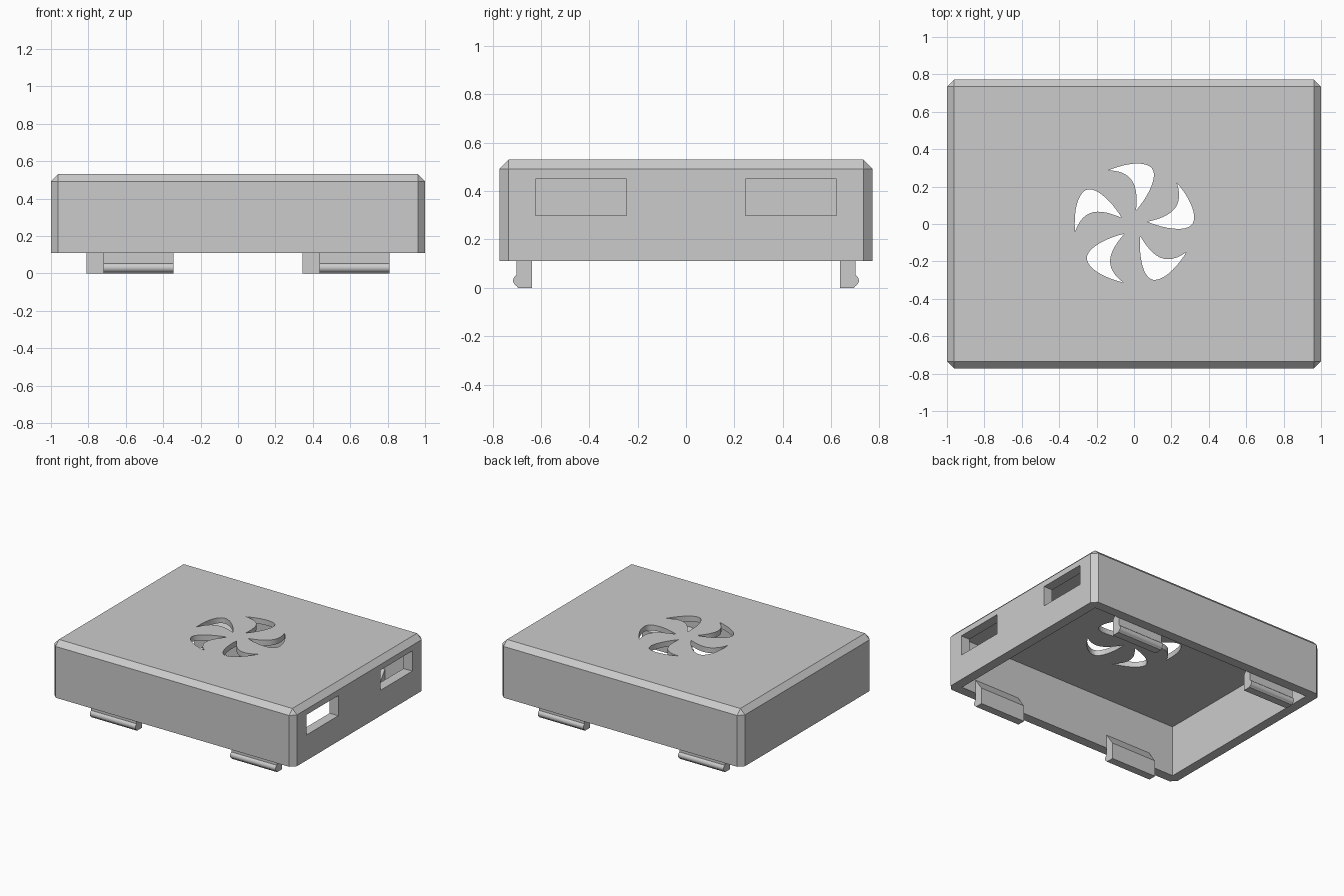
import bpy, bmesh, math
from mathutils import Matrix, Vector
from mathutils.geometry import interpolate_bezier

if "Cube" in bpy.data.objects:
    bpy.data.objects.remove(bpy.data.objects["Cube"], do_unlink=True)

grey = bpy.data.materials.new("plain_grey")
grey.use_nodes = True
grey.diffuse_color = (0.6, 0.6, 0.6, 1)
grey.node_tree.nodes["Principled BSDF"].inputs["Base Color"].default_value = (0.6, 0.6, 0.6, 1)


def make_object(name, bm):
    bmesh.ops.recalc_face_normals(bm, faces=bm.faces)
    mesh = bpy.data.meshes.new(name)
    bm.to_mesh(mesh)
    bm.free()
    mesh.materials.append(grey)
    obj = bpy.data.objects.new(name, mesh)
    bpy.context.collection.objects.link(obj)
    return obj


def add_box(bm, low, high):
    low, high = Vector(low), Vector(high)
    matrix = Matrix.Translation((low + high) / 2) @ Matrix.Diagonal((*(high - low), 1))
    return bmesh.ops.create_cube(bm, size=1, matrix=matrix)


def add_prism(bm, points, offset):
    face = bm.faces.new([bm.verts.new(p) for p in points])
    new = bmesh.ops.extrude_face_region(bm, geom=[face], use_keep_orig=True)["geom"]
    bmesh.ops.translate(bm, vec=offset, verts=[v for v in new if isinstance(v, bmesh.types.BMVert)])


# Outer shell: chamfered everywhere except around the open bottom
X, Y, BOTTOM, TOP, WALL, CHAMFER = 1.0, 0.772, 0.11, 0.53, 0.072, 0.038
bm = bmesh.new()
add_box(bm, (-X, -Y, BOTTOM), (X, Y, TOP))
edges = [e for e in bm.edges if max(v.co.z for v in e.verts) > BOTTOM + 0.1]
bmesh.ops.bevel(bm, geom=edges, offset=CHAMFER, segments=1, affect="EDGES")
shell = make_object("case_shell", bm)

# Cavity cutter
cavity = bmesh.new()
add_box(cavity, (WALL - X, WALL - Y, 0), (X - WALL, Y - WALL, TOP - 0.04))

# Port openings in the left wall
ports = bmesh.new()
for side in (-1, 1):
    add_box(ports, (X - 0.2, side * 0.435 - 0.188, 0.30), (X + 0.1, side * 0.435 + 0.188, 0.45))

# Curved fan blade vents through the top
tip, outer, hub = (0.23, 0.22), (0.32, 0.02), (0.072, 0.012)
segments = [(tip, (0.28, 0.16), (0.33, 0.08), outer),
            (outer, (0.31, -0.05), (0.17, -0.03), hub),
            (hub, (0.2, 0.04), (0.27, 0.09), tip)]
blade = []
for seg in segments:
    start, h1, h2, end = [Vector((*p, TOP - 0.1)) for p in seg]
    blade += interpolate_bezier(start, h1, h2, end, 13)[:-1]
vents = bmesh.new()
for i in range(5):
    turn = Matrix.Rotation(math.tau * i / 5, 3, "Z")
    add_prism(vents, [turn @ p for p in blade], (0, 0, 0.2))

# Cut the shell, then discard the cutters
for name, cutter_bm in (("cavity", cavity), ("ports", ports), ("vents", vents)):
    cutter = make_object(name + "_cutter", cutter_bm)
    cutter.hide_render = True
    mod = shell.modifiers.new(name, "BOOLEAN")
    mod.operation, mod.solver, mod.object = "DIFFERENCE", "EXACT", cutter
    bpy.context.view_layer.objects.active = shell
    bpy.ops.object.modifier_apply(modifier=name)
    bpy.data.objects.remove(cutter, do_unlink=True)

# Snap clips: tapered root on the wall, rounded catch near the foot
inner, face = 0.637, Y - WALL
profile = [(face, 0.005), (inner, 0.005), (inner, 0.12), (face, 0.21)]
profile[0:1] = [(face - 0.005, 0.0), (inner, 0.0)]
profile.remove((inner, 0.005))
centre, radius = (face - 0.01, 0.03), 0.025
for i in range(13):
    a = math.radians(66 - 132 * i / 12)
    profile.append((centre[0] + radius * math.cos(a), centre[1] + radius * math.sin(a)))

for side, label in ((1, "back"), (-1, "front")):
    for start, hand in ((0.345, "inner"), (-0.81, "outer")):
        bm = bmesh.new()
        add_prism(bm, [(start, y, z) for y, z in profile], (0.375, 0, 0))
        if side < 0:
            bmesh.ops.rotate(bm, matrix=Matrix.Rotation(math.pi, 3, "Z"), verts=bm.verts)
        clip = make_object(f"{label}_{hand}_clip", bm)
        clip.select_set(True)

# Smooth only the rounded surfaces
shell.select_set(True)
bpy.context.view_layer.objects.active = shell
bpy.ops.object.shade_smooth_by_angle(angle=math.radians(25))
